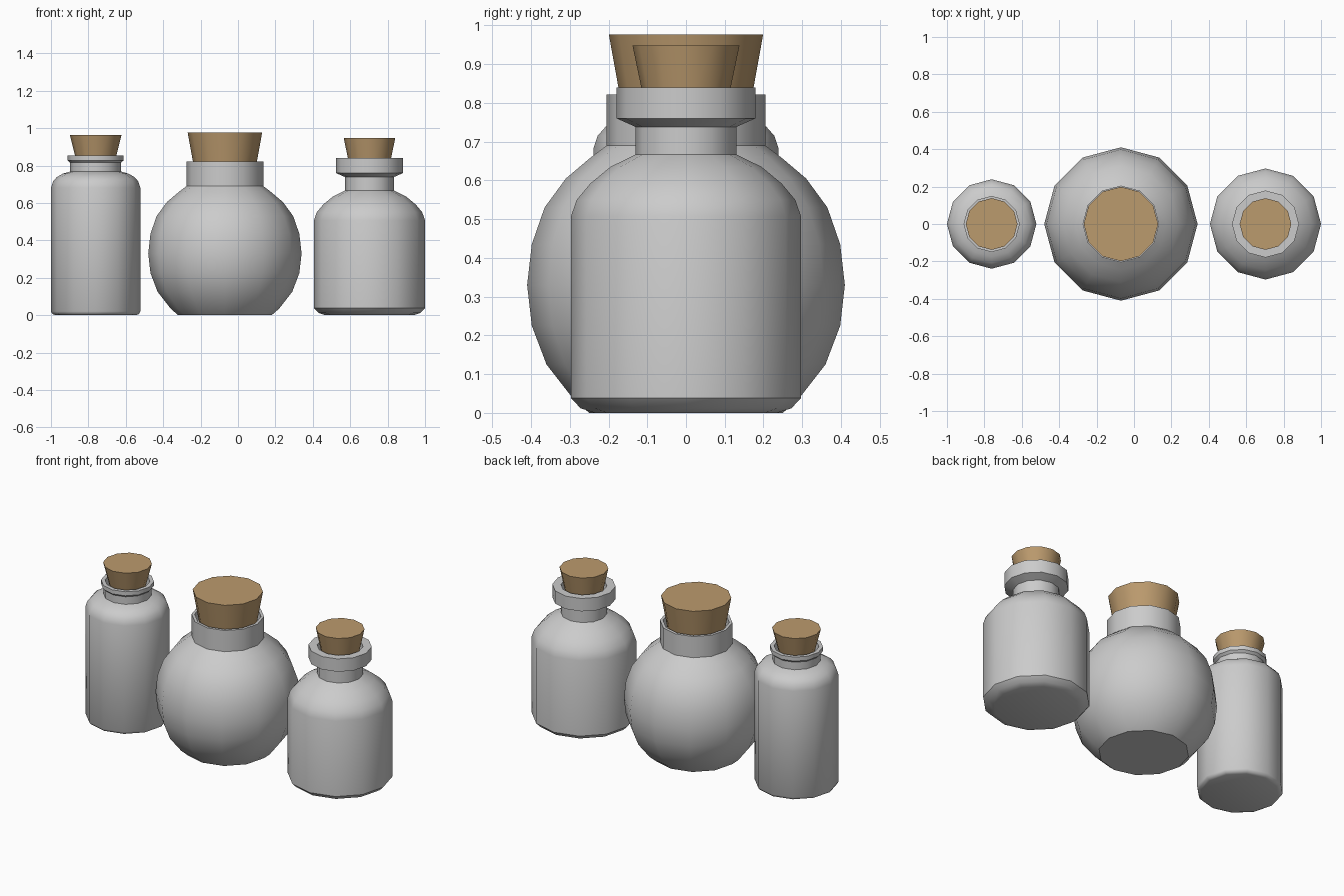
import bpy, bmesh, math

if "Cube" in bpy.data.objects:
    bpy.data.objects.remove(bpy.data.objects["Cube"])

SIDES = 12


def material(name, rgb):
    m = bpy.data.materials.new(name)
    m.diffuse_color = (*rgb, 1)
    m.use_nodes = True
    m.node_tree.nodes["Principled BSDF"].inputs["Base Color"].default_value = m.diffuse_color
    return m


GLASS = material("grey glass", (0.60, 0.60, 0.60))
CORK = material("tan cork", (0.50, 0.325, 0.155))


def lathe(name, x, profile, mat):
    """Spin a (radius, height) profile about a vertical axis, closing both ends."""
    bm = bmesh.new()
    rings = []
    for r, z in profile:
        rings.append([bm.verts.new((x + r * math.cos(2 * math.pi * i / SIDES),
                                    r * math.sin(2 * math.pi * i / SIDES), z))
                      for i in range(SIDES)])
    for a, b in zip(rings, rings[1:]):
        for i in range(SIDES):
            j = (i + 1) % SIDES
            bm.faces.new((a[i], a[j], b[j], b[i]))
    bm.faces.new(rings[0][::-1])
    bm.faces.new(rings[-1])
    me = bpy.data.meshes.new(name)
    bm.to_mesh(me)
    bm.free()
    me.materials.append(mat)
    ob = bpy.data.objects.new(name, me)
    bpy.context.collection.objects.link(ob)
    bpy.ops.object.select_all(action='DESELECT')
    ob.select_set(True)
    bpy.context.view_layer.objects.active = ob
    bpy.ops.object.shade_smooth_by_angle(angle=math.radians(42))


# Tall slim bottle with a thin ring lip
lathe("tall_bottle", -0.761, [
    (0.215, 0), (0.231, 0.006), (0.239, 0.02), (0.239, 0.682), (0.228, 0.715),
    (0.208, 0.738), (0.175, 0.757), (0.136, 0.768), (0.136, 0.815),
    (0.150, 0.828), (0.150, 0.853), (0.127, 0.853), (0.122, 0.80)], GLASS)
lathe("tall_bottle_cork", -0.761, [(0.097, 0.80), (0.138, 0.963)], CORK)

# Round flask with a wide straight neck
lathe("round_flask", -0.07, [
    (0.25, 0), (0.29, 0.035), (0.36, 0.125), (0.398, 0.225), (0.41, 0.33),
    (0.398, 0.435), (0.365, 0.53), (0.31, 0.605), (0.245, 0.66),
    (0.205, 0.69), (0.205, 0.822), (0.188, 0.822), (0.185, 0.76)], GLASS)
lathe("round_flask_cork", -0.07, [(0.160, 0.76), (0.199, 0.976)], CORK)

# Squat bottle with a heavy collar
lathe("squat_bottle", 0.703, [
    (0.235, 0), (0.272, 0.012), (0.297, 0.038), (0.297, 0.507), (0.282, 0.55),
    (0.247, 0.592), (0.195, 0.635), (0.130, 0.667), (0.130, 0.738),
    (0.179, 0.760), (0.179, 0.840), (0.130, 0.840), (0.125, 0.79)], GLASS)
lathe("squat_bottle_cork", 0.703, [(0.105, 0.79), (0.138, 0.948)], CORK)
